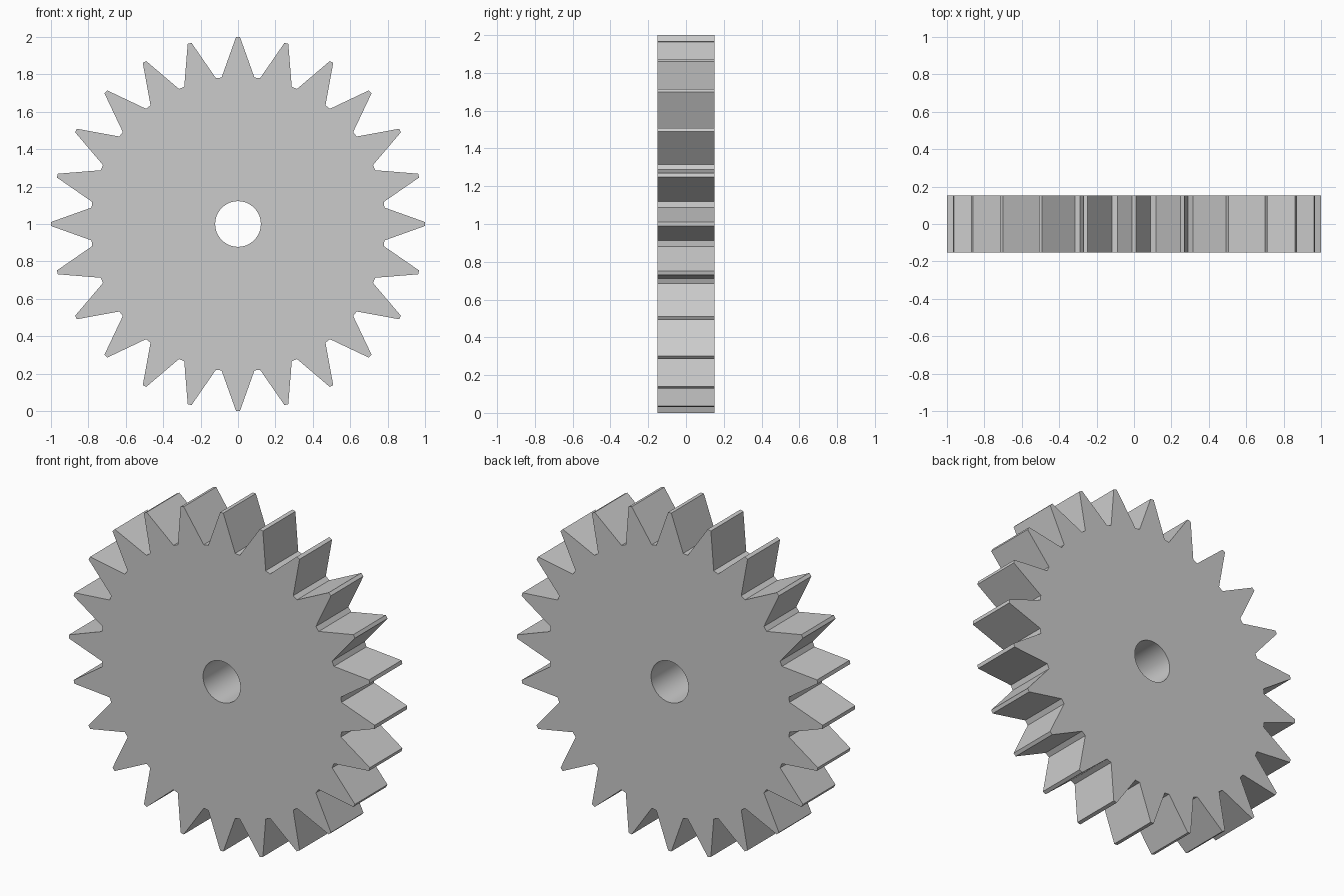
import bpy, bmesh, math
from math import sin, cos, radians

if "Cube" in bpy.data.objects:
    bpy.data.objects.remove(bpy.data.objects["Cube"])

TEETH = 24
TIP_R, ROOT_R, HOLE_R = 1.0, 0.788, 0.122
TIP_HALF, ROOT_HALF = 0.6, 6.4      # half angles of each tooth, degrees
HALF_T = 0.152
PITCH = 360 / TEETH


def polar(r, deg):
    # angle measured from the top of the wheel
    return r * sin(radians(deg)), 1 + r * cos(radians(deg))


# toothed outline and matching ring for the axle hole
outline, hole = [], []
for i in range(TEETH):
    for j, (r, a) in enumerate([(ROOT_R, -ROOT_HALF), (TIP_R, -TIP_HALF),
                                (TIP_R, TIP_HALF), (ROOT_R, ROOT_HALF)]):
        outline.append(polar(r, i * PITCH + a))
        hole.append(polar(HOLE_R, i * PITCH + (j - 1.5) * PITCH / 4))

bm = bmesh.new()


def ring(points, y):
    return [bm.verts.new((x, y, z)) for x, z in points]


def bridge(a, b):
    n = len(a)
    return [bm.faces.new((a[k], a[(k + 1) % n], b[(k + 1) % n], b[k])) for k in range(n)]


front_out, back_out = ring(outline, -HALF_T), ring(outline, HALF_T)
front_in, back_in = ring(hole, -HALF_T), ring(hole, HALF_T)

# two flat sides, tooth flanks, bore
bridge(front_out, front_in)
bridge(back_in, back_out)
bridge(back_out, front_out)
bore = bridge(front_in, back_in)
for f in bore:
    f.smooth = True
for f in bore:
    for e in f.edges:
        if any(g not in bore for g in e.link_faces):
            e.smooth = False     # crisp rim around the bore

bmesh.ops.recalc_face_normals(bm, faces=bm.faces)
mesh = bpy.data.meshes.new("gear_wheel")
bm.to_mesh(mesh)
bm.free()
gear = bpy.data.objects.new("gear_wheel", mesh)
bpy.context.collection.objects.link(gear)
